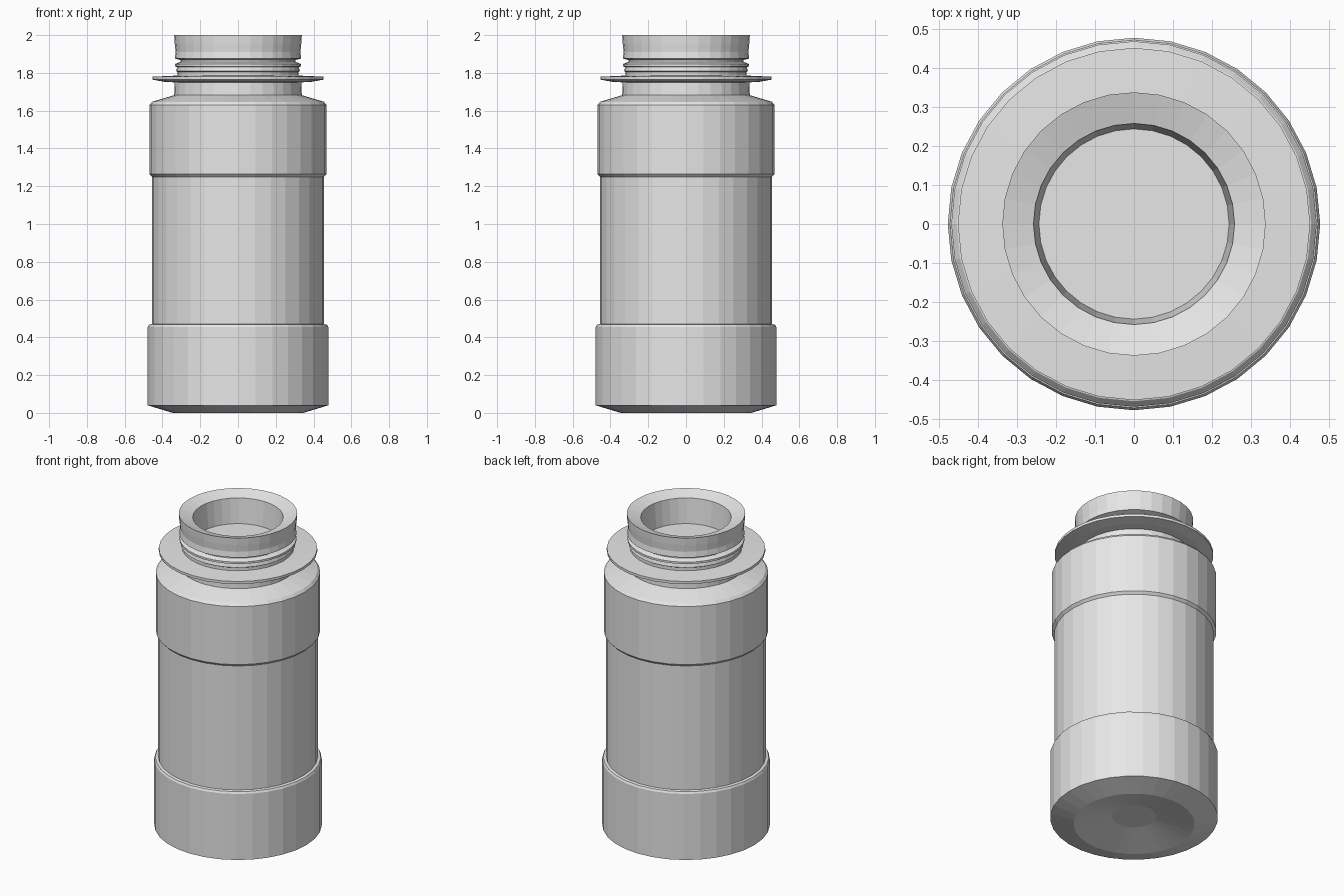
import bpy, bmesh, math

if "Cube" in bpy.data.objects:
    bpy.data.objects.remove(bpy.data.objects["Cube"])

SEGMENTS = 32

grey = bpy.data.materials.new("plain_grey")
grey.diffuse_color = (0.8, 0.8, 0.8, 1)
grey.use_nodes = True
grey.node_tree.nodes["Principled BSDF"].inputs["Base Color"].default_value = grey.diffuse_color


def lathe(name, profile):
    """Revolve a (radius, height) profile about z; radius 0 closes to a point."""
    bm = bmesh.new()
    rings = []
    for r, z in profile:
        if r == 0:
            rings.append([bm.verts.new((0, 0, z))] * SEGMENTS)
        else:
            rings.append([bm.verts.new((r * math.cos(a), r * math.sin(a), z))
                          for a in (2 * math.pi * i / SEGMENTS for i in range(SEGMENTS))])
    for low, high in zip(rings, rings[1:]):
        for i in range(SEGMENTS):
            j = (i + 1) % SEGMENTS
            corners = list(dict.fromkeys((low[i], low[j], high[j], high[i])))
            bm.faces.new(corners)
    mesh = bpy.data.meshes.new(name)
    bm.to_mesh(mesh)
    bm.free()
    mesh.materials.append(grey)
    obj = bpy.data.objects.new(name, mesh)
    bpy.context.collection.objects.link(obj)
    return obj


# Base: recessed underside, chamfered foot and wide lower band
lathe("base", [(0, 0.05), (0.127, 0.05), (0.345, 0.0), (0.478, 0.04),
               (0.478, 0.455), (0.472, 0.467), (0.455, 0.47)])

# Straight label wall, upper band, shoulder and short lower neck
lathe("body", [(0.455, 0.47), (0.455, 1.25), (0.469, 1.265), (0.469, 1.63),
               (0.455, 1.647), (0.338, 1.682), (0.335, 1.75)])

# Thin support flange
lathe("neck_flange", [(0.335, 1.75), (0.385, 1.752), (0.452, 1.764),
                      (0.452, 1.78), (0.32, 1.786)])

# Ribbed neck, mouth collar, funnel rim and plugged opening
lathe("neck_and_mouth", [(0.32, 1.786), (0.32, 1.805), (0.328, 1.81),
                         (0.322, 1.83), (0.334, 1.835), (0.334, 1.847),
                         (0.305, 1.858), (0.305, 1.868), (0.335, 1.876),
                         (0.33, 1.91), (0.335, 1.955), (0.338, 2.0),
                         (0.258, 1.975), (0.244, 1.82), (0, 1.82)])
